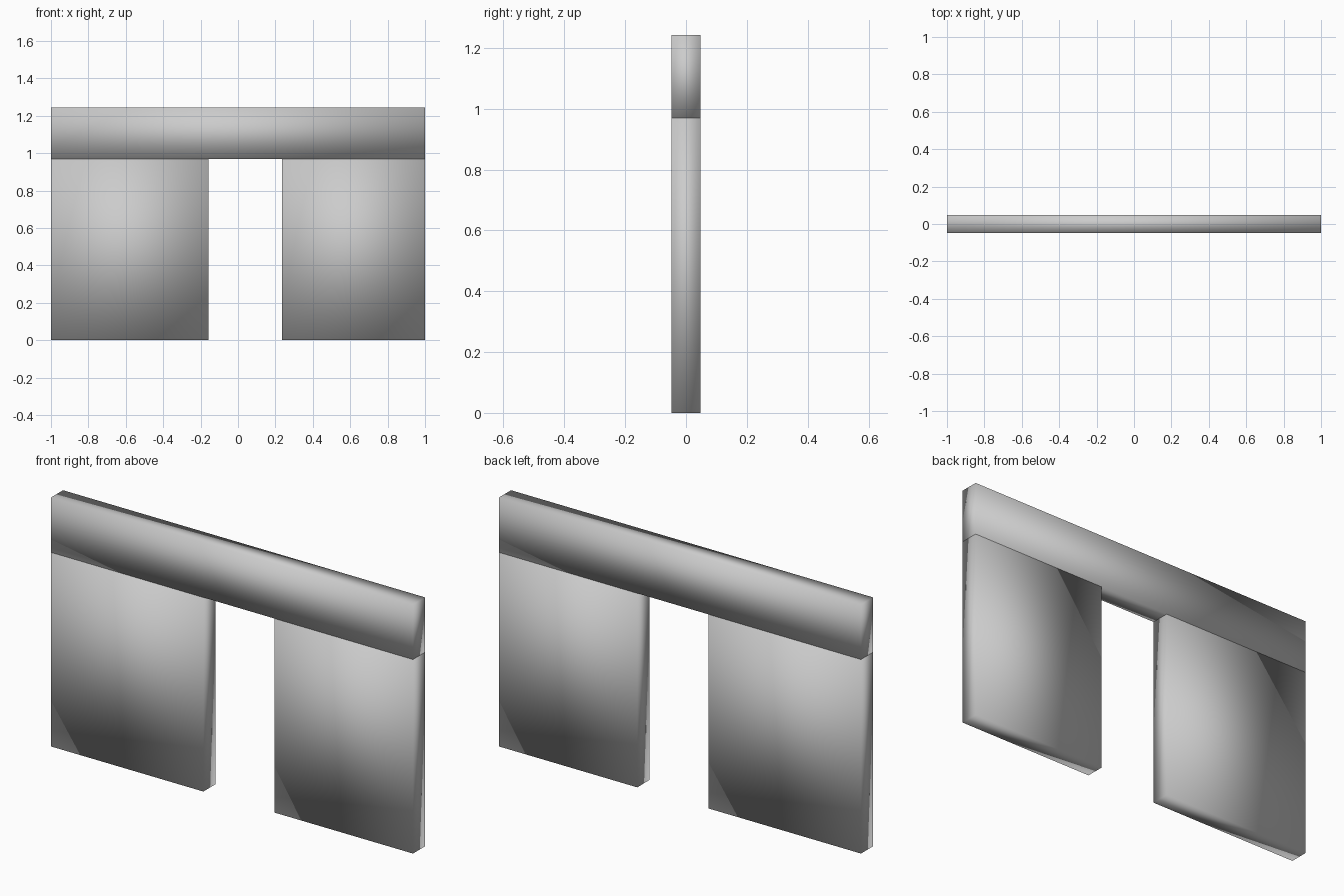
import bpy

if "Cube" in bpy.data.objects:
    bpy.data.objects.remove(bpy.data.objects["Cube"])

HALF_DEPTH = 0.0475
SPRING = 0.969   # top of the piers, underside of the lintel
TOP = 1.243


def block(name, x0, x1, z0, z1):
    """Smooth-shaded box spanning the given x and z ranges."""
    bpy.ops.mesh.primitive_cube_add(size=1)
    ob = bpy.context.object
    ob.name = ob.data.name = name
    for v in ob.data.vertices:
        v.co.x = x1 if v.co.x > 0 else x0
        v.co.y = HALF_DEPTH if v.co.y > 0 else -HALF_DEPTH
        v.co.z = z1 if v.co.z > 0 else z0
    bpy.ops.object.shade_smooth()
    return ob


# wall sections either side of the doorway
block("left_wall", -1.0, -0.158, 0.0, SPRING)
block("right_wall", 0.236, 1.0, 0.0, SPRING)

# wall section over the doorway
block("lintel", -1.0, 1.0, SPRING, TOP)
